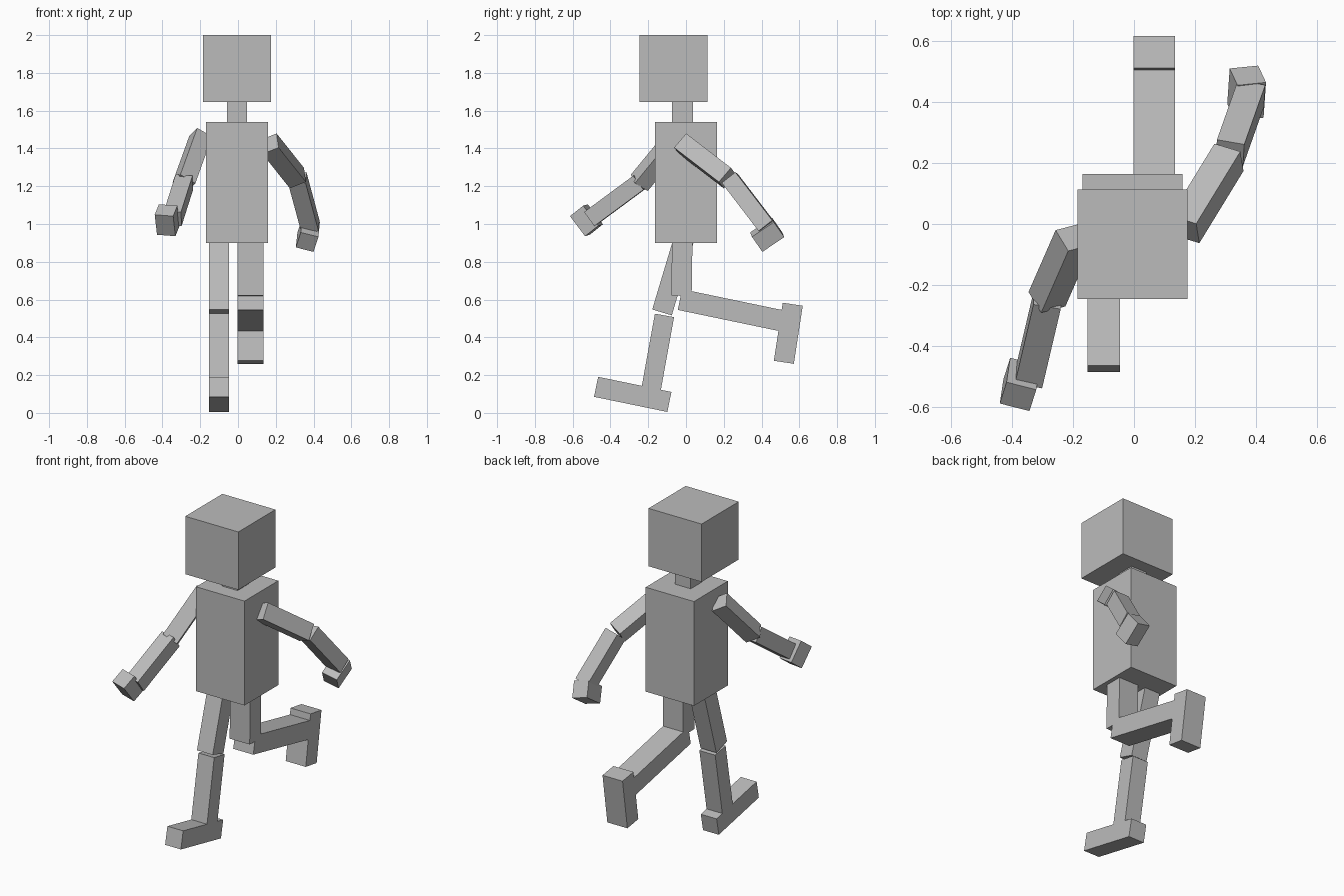
import bpy
from mathutils import Vector, Matrix

cube = bpy.data.objects.get("Cube")
if cube:
    bpy.data.objects.remove(cube, do_unlink=True)

# One plain grey for the whole figure
GREY = (0.5, 0.5, 0.5, 1.0)
grey = bpy.data.materials.new("plain_grey")
grey.use_nodes = True
grey.diffuse_color = GREY
shader = next(n for n in grey.node_tree.nodes if n.type == 'BSDF_PRINCIPLED')
shader.inputs["Base Color"].default_value = GREY


def limb(name, start, end, across, width, depth):
    """Box running from start to end; width lies along the across direction."""
    start, end = Vector(start), Vector(end)
    along = (end - start).normalized()
    side = Vector(across)
    side = (side - along * side.dot(along)).normalized()
    turn = Matrix((side, along.cross(side), along)).transposed().to_4x4()
    bpy.ops.mesh.primitive_cube_add(size=1)
    obj = bpy.context.object
    obj.name = obj.data.name = name
    size = Matrix.Diagonal((width, depth, (end - start).length, 1))
    obj.data.transform(turn @ size)
    obj.location = (start + end) / 2
    obj.data.materials.append(grey)
    return obj


X = (1, 0, 0)

# Head, neck and torso
limb("head", (-0.005, -0.067, 1.645), (-0.005, -0.067, 2), X, 0.36, 0.36)
limb("neck", (-0.005, -0.018, 1.52), (-0.005, -0.018, 1.66), X, 0.106, 0.11)
limb("torso", (-0.005, 0, 0.9), (-0.005, 0, 1.54), X, 0.328, 0.328)

# Right leg, planted with the toe raised
rx, rw = -0.1, 0.107
limb("right_thigh", (rx, 0.002, 0.963), (rx, -0.127, 0.532), X, rw, 0.108)
limb("right_shin", (rx, -0.114, 0.516), (rx, -0.192, 0.085), X, rw, 0.103)
limb("right_foot", (rx, -0.088, 0.058), (rx, -0.476, 0.138), X, rw, 0.108)

# Left leg, swung back with a bent knee
lx, lw = 0.066, 0.136
limb("left_thigh", (lx, -0.019, 0.96), (lx, -0.024, 0.62), X, lw, 0.108)
limb("left_shin", (lx, -0.032, 0.6), (lx, 0.52, 0.485), X, lw, 0.112)
limb("left_foot", (lx, 0.565, 0.575), (lx, 0.518, 0.268), X, lw, 0.107)

# Left arm, swung back
limb("left_upper_arm", (0.167, -0.018, 1.425), (0.312, 0.219, 1.243),
     (0.085, -0.026, 0.034), 0.095, 0.099)
limb("left_forearm", (0.315, 0.233, 1.24), (0.384, 0.428, 0.985),
     (0.085, -0.015, 0.012), 0.092, 0.092)
limb("left_hand", (0.366, 0.372, 0.904), (0.374, 0.488, 0.982),
     (0.093, 0.006, -0.026), 0.097, 0.1)

# Right arm, swung forward
limb("right_upper_arm", (-0.197, -0.044, 1.465), (-0.286, -0.247, 1.218),
     (0.08, 0.022, -0.044), 0.094, 0.09)
limb("right_forearm", (-0.284, -0.245, 1.222), (-0.345, -0.505, 1.03),
     (0.089, -0.016, -0.008), 0.091, 0.092)
limb("right_hand", (-0.381, -0.567, 1.073), (-0.369, -0.487, 0.967),
     (0.1, -0.023, -0.011), 0.101, 0.092)
